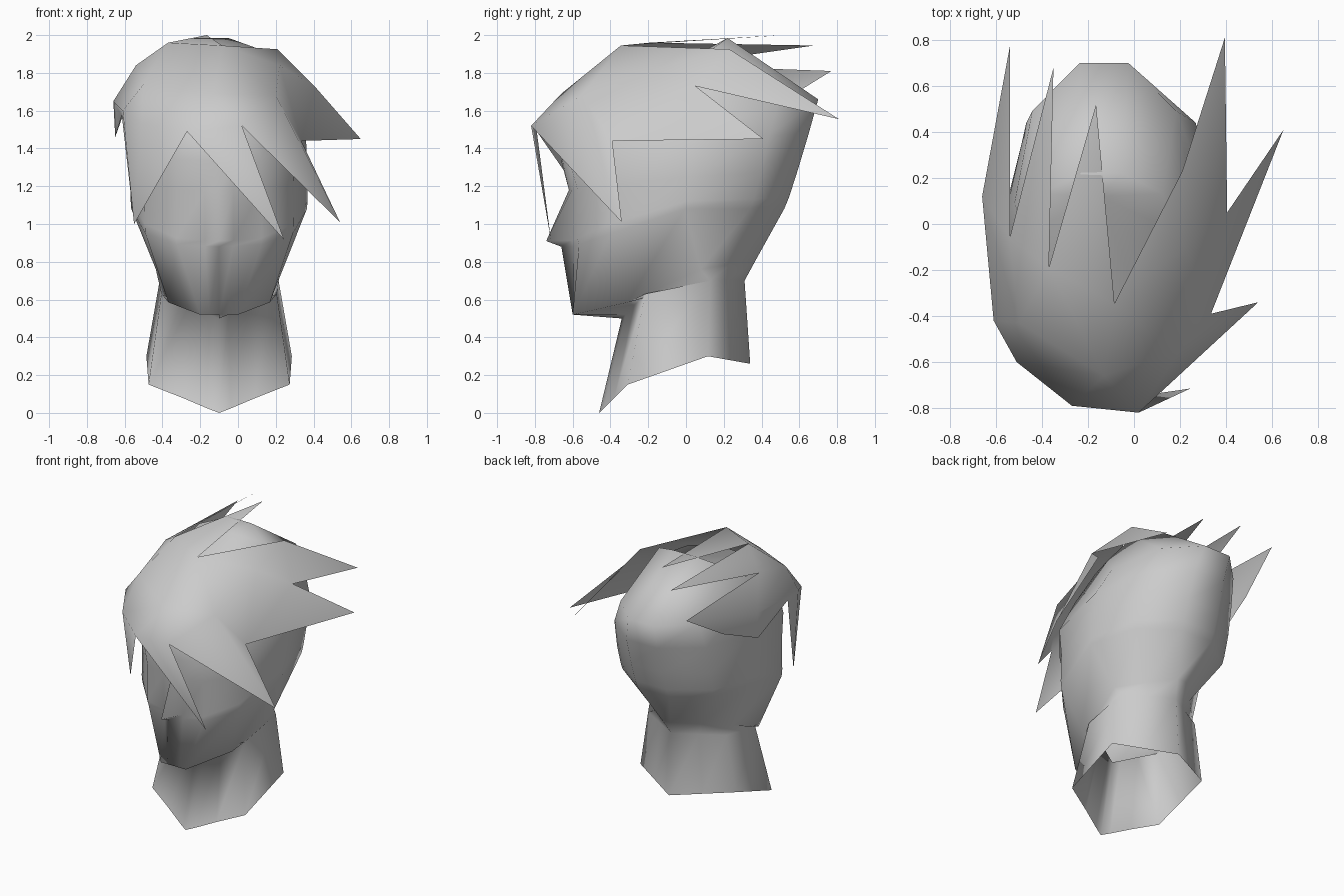
import bpy
import bmesh
from mathutils import Vector

old = bpy.data.objects.get("Cube")
if old:
    bpy.data.objects.remove(old, do_unlink=True)

# One plain grey for everything
grey = bpy.data.materials.new("plain_grey")
grey.use_nodes = True
colour = (0.6, 0.6, 0.6, 1)
grey.diffuse_color = colour
grey.node_tree.nodes["Principled BSDF"].inputs["Base Color"].default_value = colour


def finish(bm, name):
    # Smooth shaded object with outward normals
    bmesh.ops.recalc_face_normals(bm, faces=bm.faces)
    bm.normal_update()
    if sum(f.normal.z * f.calc_area() for f in bm.faces) < 0:
        bmesh.ops.reverse_faces(bm, faces=bm.faces)
    for face in bm.faces:
        face.smooth = True
    mesh = bpy.data.meshes.new(name)
    bm.to_mesh(mesh)
    bm.free()
    mesh.materials.append(grey)
    obj = bpy.data.objects.new(name, mesh)
    bpy.context.collection.objects.link(obj)


# Head and neck: rings lofted from the open neck to the crown
CENTRE_X = -0.1
# (share of half width, share of depth) from the face round to the back
NECK = [(0, 0), (.16, .03), (.5, .1), (.97, .19), (1, .72), (.5, .86), (0, 1)]
JAW = [(0, 0), (.15, 0), (.3, 0), (.8, .3), (1, .7), (.55, .86), (.1, 1)]
SKULL = [(0, 0), (.16, .005), (.48, .03), (.84, .18), (1, .53), (.8, .84), (.27, 1)]
# Columns at which the heights of a ring are given
KNOTS = (0, 3, 4, 6)


def ring_height(columns, depth, heights):
    stops = [columns[k][1] for k in KNOTS]
    for i in range(len(stops) - 1):
        if depth <= stops[i + 1]:
            share = (depth - stops[i]) / (stops[i + 1] - stops[i])
            return heights[i] + (heights[i + 1] - heights[i]) * share


def head_ring(bm, columns, front_y, back_y, heights, half_width, nose, lean):
    half = []
    for across, depth in columns:
        y = front_y + (back_y - front_y) * depth
        half.append(Vector((across * half_width, y, ring_height(columns, depth, heights))))
    half[0].y -= nose
    mirrored = [Vector((-p.x, p.y, p.z)) for p in reversed(half[1:])]
    return [bm.verts.new(p + Vector((CENTRE_X + lean, 0, 0))) for p in half + mirrored]


head_rows = [
    # columns, front y, back y, heights (front, temple, side, back), half width, nose, lean
    (NECK, -.46, .34, (.0, .15, .30, .26), .385, 0, 0),            # neck base
    (NECK, -.34, .31, (.50, .63, .70, .70), .315, 0, 0),           # throat
    (JAW, -.60, .37, (.52, .585, .76, .81), .335, 0, 0),           # chin
    (SKULL, -.60, .52, (.88, .95, 1.08, 1.08), .465, .06, 0),      # under the nose
    (SKULL, -.61, .545, (.91, 1.0, 1.12, 1.14), .468, .13, 0),     # nose tip
    (SKULL, -.61, .59, (1.18, 1.2, 1.25, 1.28), .47, .01, 0),      # brow
    (SKULL, -.66, .65, (1.33, 1.4, 1.45, 1.48), .46, 0, 0),        # forehead
    (SKULL, -.60, .70, (1.60, 1.62, 1.65, 1.66), .39, 0, -.03),    # upper head
    (SKULL, -.33, .22, (1.80, 1.80, 1.80, 1.985), .33, 0, -.04),   # crown rim
]
bm = bmesh.new()
rings = [head_ring(bm, *row) for row in head_rows]
count = len(rings[0])
for low, high in zip(rings, rings[1:]):
    for i in range(count):
        j = (i + 1) % count
        bm.faces.new((low[i], low[j], high[j], high[i]))
crown = bm.verts.new((CENTRE_X - .05, .12, 1.93))
for i in range(count):
    bm.faces.new((rings[-1][i], rings[-1][(i + 1) % count], crown))
bmesh.ops.remove_doubles(bm, verts=bm.verts, dist=0.001)
finish(bm, "head")

# Hair: a thin swept cap whose rim breaks into pointed locks
rim = {
    "fringe_right": (-.27, -.79, 1.49),
    "fringe_left": (.02, -.82, 1.52),
    "temple": (.335, -.39, 1.44),
    "ear": (.405, .05, 1.73),
    "part_back": (.21, .23, 1.925),
    "part_front": (-.085, -.345, 1.945),
    "top_inner": (-.37, -.19, 1.96),
    "top_outer": (-.54, -.06, 1.84),
    "back_low": (-.60, .43, 1.60),
    "side_low": (-.65, .10, 1.46),
    "side_notch": (-.615, -.29, 1.575),
}
cap = {
    "brow_mid": (-.13, -.66, 1.69),
    "brow_left": (.20, -.55, 1.68),
    "brow_corner": (-.51, -.60, 1.53),
    "side_front": (-.61, -.42, 1.60),
    "side_wide": (-.66, .12, 1.65),
    "dome_right": (-.50, -.43, 1.74),
    "dome_left": (.22, -.10, 1.84),
}
lock_tips = {
    "tip_fringe": (.245, -.715, .915),
    "tip_temple": (.54, -.34, 1.01),
    "tip_ear": (.65, .41, 1.45),
    "tip_back": (.395, .81, 1.555),
    "tip_crown": (-.165, .52, 2.0),
    "tip_inner": (-.35, .68, 1.945),
    "tip_outer": (-.54, .77, 1.81),
    "tip_right": (-.55, -.45, 1.0),
}
# Each fan joins its hub point to the points listed around it
hair_fans = {
    "brow_mid": ("part_front", "top_inner", "dome_right", "brow_corner",
                 "fringe_right", "fringe_left", "brow_left", "part_front"),
    "dome_right": ("brow_corner", "side_front", "side_wide", "top_outer", "top_inner"),
    "dome_left": ("part_front", "brow_left", "temple", "ear", "part_back", "part_front"),
    "side_wide": ("top_outer", "tip_outer", "back_low", "side_low",
                  "side_notch", "side_front"),
    "tip_right": ("side_notch", "side_front", "brow_corner", "fringe_right"),
    "tip_fringe": ("fringe_right", "fringe_left"),
    "tip_temple": ("fringe_left", "brow_left", "temple"),
    "tip_ear": ("temple", "ear"),
    "tip_back": ("ear", "part_back"),
    "tip_crown": ("part_front", "top_inner"),
    "tip_inner": ("top_inner", "top_outer"),
}
bm = bmesh.new()
points = {name: bm.verts.new(p) for name, p in {**rim, **cap, **lock_tips}.items()}
for hub, around in hair_fans.items():
    for first, second in zip(around, around[1:]):
        bm.faces.new((points[hub], points[first], points[second]))
finish(bm, "hair")
